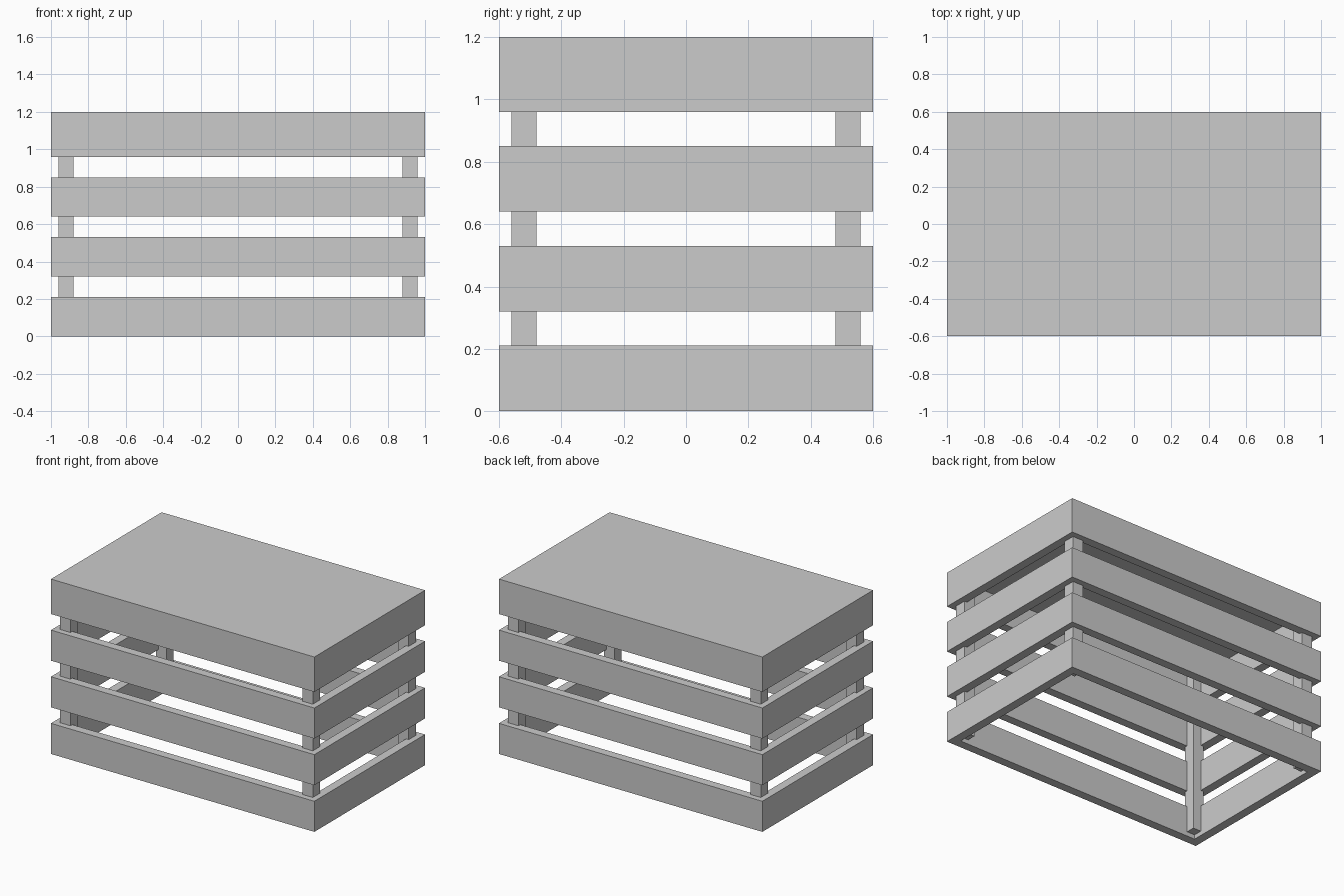
import bpy, bmesh

if "Cube" in bpy.data.objects:
    bpy.data.objects.remove(bpy.data.objects["Cube"])

W, D, H = 2.0, 1.2, 1.2      # overall size
T = 0.06                     # slat thickness


def box(name, lo, hi):
    bm = bmesh.new()
    bmesh.ops.create_cube(bm, size=1)
    for v in bm.verts:
        v.co = [hi[i] if v.co[i] > 0 else lo[i] for i in range(3)]
    me = bpy.data.meshes.new(name)
    bm.to_mesh(me)
    bm.free()
    ob = bpy.data.objects.new(name, me)
    bpy.context.collection.objects.link(ob)
    return ob


def ring(name, z0, z1, lid=0):
    # mitred rectangular band, optionally closed by a lid of given thickness
    x, y = W / 2, D / 2
    bm = bmesh.new()

    def loop(i, z):
        return [bm.verts.new((sx * (x - i), sy * (y - i), z))
                for sx, sy in ((-1, -1), (1, -1), (1, 1), (-1, 1))]
    loops = [loop(0, z0), loop(0, z1), loop(T, z1 - lid), loop(T, z0)]
    for k in range(4):
        if lid and k == 1:
            continue
        a, b = loops[k], loops[(k + 1) % 4]
        for i in range(4):
            j = (i + 1) % 4
            bm.faces.new((a[i], a[j], b[j], b[i]))
    if lid:
        bm.faces.new(loops[1])
        bm.faces.new(loops[2][::-1])
    bmesh.ops.recalc_face_normals(bm, faces=bm.faces)
    me = bpy.data.meshes.new(name)
    bm.to_mesh(me)
    bm.free()
    ob = bpy.data.objects.new(name, me)
    bpy.context.collection.objects.link(ob)


# slat bands around the crate
for n in range(3):
    ring(f"slat_band_{n + 1}", n * 0.32, n * 0.32 + 0.21)
# top band with solid panel
ring("top_panel_band", 0.96, H, lid=0.06)

# corner posts
for sx, sn in ((-1, "left"), (1, "right")):
    for sy, fn in ((-1, "front"), (1, "back")):
        xs = sorted((sx * 0.88, sx * 0.96))
        ys = sorted((sy * 0.48, sy * 0.56))
        box(f"{fn}_{sn}_post", (xs[0], ys[0], 0.03), (xs[1], ys[1], 1.16))
